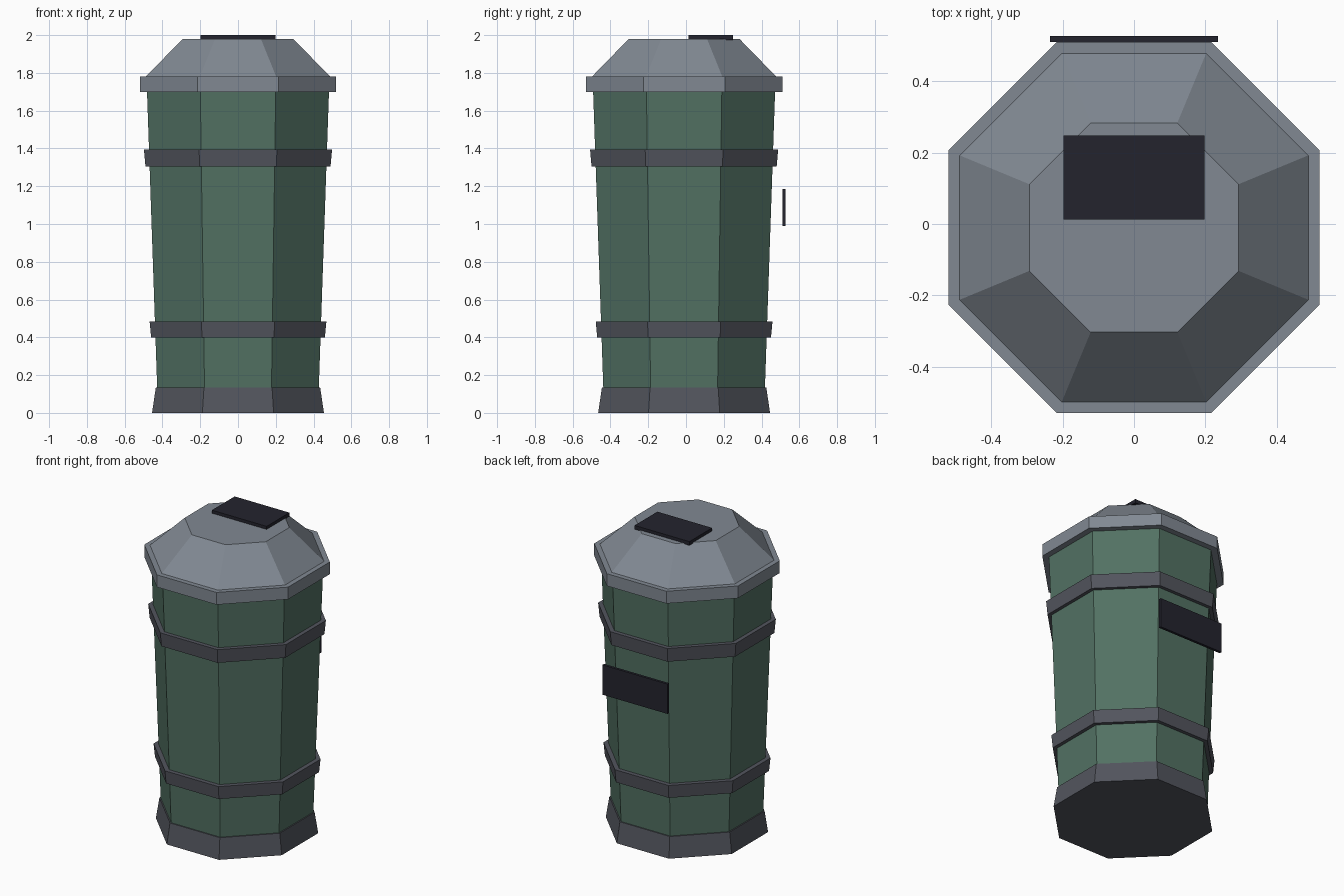
import bpy, bmesh
from math import pi, cos, sin

cube = bpy.data.objects.get("Cube")
if cube:
    bpy.data.objects.remove(cube, do_unlink=True)

SIDES = 8
CENTRE_Y = -0.01


def material(name, rgb):
    m = bpy.data.materials.new(name)
    m.use_nodes = True
    m.diffuse_color = (*rgb, 1)
    m.node_tree.nodes["Principled BSDF"].inputs["Base Color"].default_value = (*rgb, 1)
    return m


green = material("muted_green", (0.085, 0.165, 0.125))
steel = material("light_steel", (0.22, 0.25, 0.29))
iron = material("dark_iron", (0.085, 0.09, 0.11))
black = material("near_black", (0.017, 0.017, 0.027))


def finish(name, bm, mat):
    bmesh.ops.recalc_face_normals(bm, faces=bm.faces[:])
    mesh = bpy.data.meshes.new(name)
    bm.to_mesh(mesh)
    bm.free()
    mesh.materials.append(mat)
    obj = bpy.data.objects.new(name, mesh)
    bpy.context.collection.objects.link(obj)
    return obj


def octagon_part(name, mat, profile):
    """Closed octagonal solid from (flat-to-centre distance, height) pairs."""
    bm = bmesh.new()
    rings = []
    for apothem, z in profile:
        r = apothem / cos(pi / SIDES)
        angles = [(i + 0.5) * 2 * pi / SIDES for i in range(SIDES)]
        rings.append([bm.verts.new((r * cos(a), CENTRE_Y + r * sin(a), z)) for a in angles])
    for low, high in zip(rings, rings[1:]):
        for i in range(SIDES):
            j = (i + 1) % SIDES
            bm.faces.new((low[i], low[j], high[j], high[i]))
    bm.faces.new(rings[0])
    bm.faces.new(rings[-1])
    return finish(name, bm, mat)


def plate(name, mat, low, high):
    bm = bmesh.new()
    bmesh.ops.create_cube(bm, size=1)
    for v in bm.verts:
        v.co = [(a + b) / 2 + c * (b - a) for a, b, c in zip(low, high, v.co)]
    return finish(name, bm, mat)


# Tapered barrel, foot and hoops
octagon_part("body", green, [(0.425, 0.05), (0.483, 1.74)])
octagon_part("foot", iron, [(0.455, 0), (0.435, 0.135)])
octagon_part("lower_band", iron, [(0.46, 0.40), (0.468, 0.485)])
octagon_part("upper_band", iron, [(0.49, 1.305), (0.498, 1.395)])

# Lid
octagon_part("lid_rim", steel, [(0.52, 1.70), (0.52, 1.78)])
octagon_part("lid_dome", steel, [(0.493, 1.775), (0.293, 1.98)])

# Lid flap and rear plaque
plate("lid_flap", black, (-0.198, 0.013, 1.975), (0.198, 0.248, 2.0))
plate("rear_plaque", black, (-0.235, 0.51, 0.99), (0.235, 0.527, 1.185))
